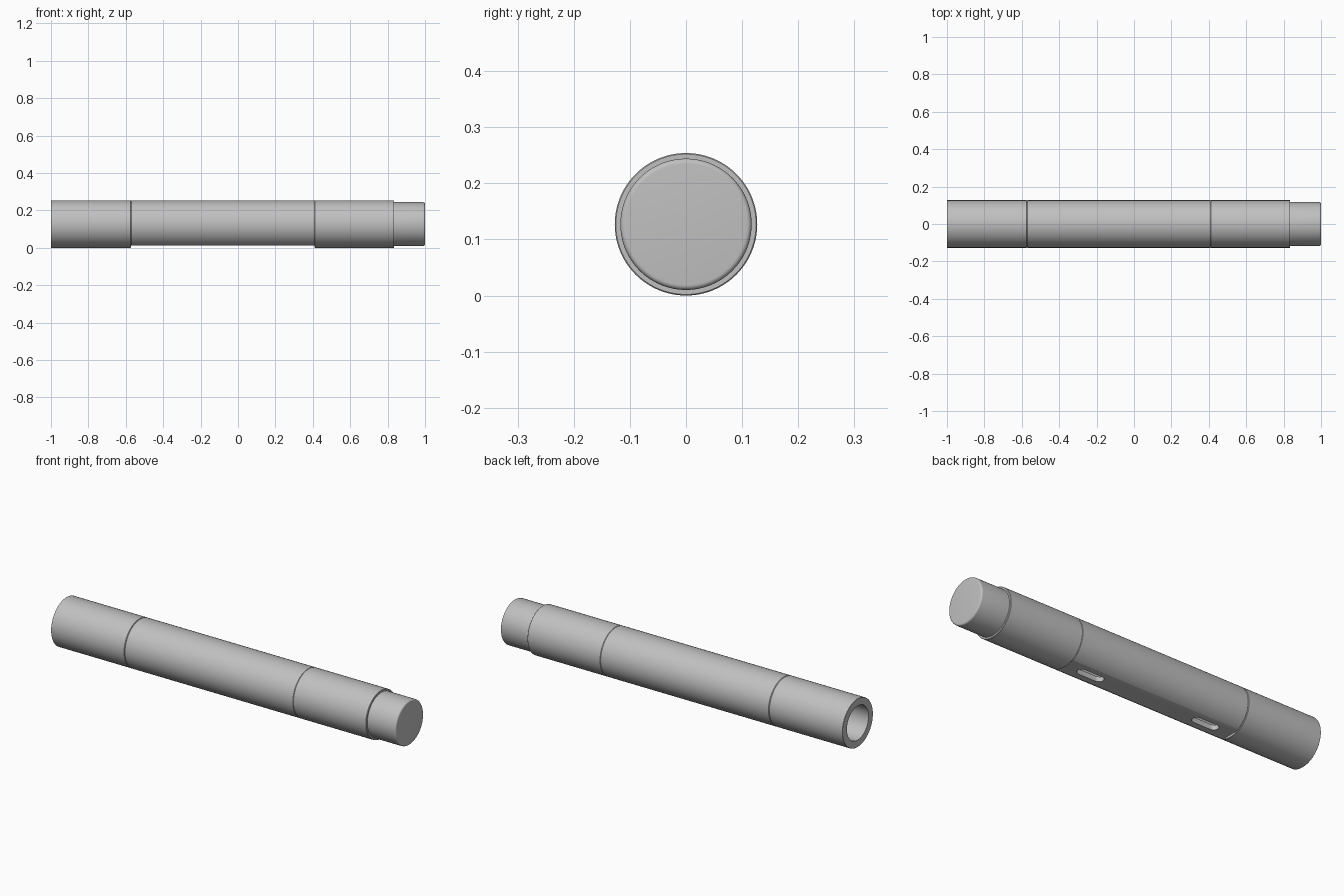
import bpy, math

cube = bpy.data.objects.get("Cube")
if cube:
    bpy.data.objects.remove(cube, do_unlink=True)

RADIUS, BORE, CAP_RADIUS = 0.127, 0.09, 0.117
REAR, JOINT_A, JOINT_B, SHOULDER, TIP = -1.0, -0.573, 0.41, 0.835, 1.0
FLAT_Z = 0.013
SEGMENTS = 96

grey = bpy.data.materials.new("plain grey")
grey.use_nodes = True
colour = (0.53, 0.53, 0.53, 1)
grey.diffuse_color = colour
grey.node_tree.nodes["Principled BSDF"].inputs["Base Color"].default_value = colour


def add_object(name, verts, faces):
    mesh = bpy.data.meshes.new(name)
    mesh.from_pydata(verts, [], faces)
    mesh.materials.append(grey)
    obj = bpy.data.objects.new(name, mesh)
    bpy.context.collection.objects.link(obj)
    return obj


def activate(obj):
    bpy.ops.object.select_all(action="DESELECT")
    obj.select_set(True)
    bpy.context.view_layer.objects.active = obj


def finish(obj):
    activate(obj)
    bpy.ops.object.mode_set(mode="EDIT")
    bpy.ops.mesh.select_all(action="SELECT")
    bpy.ops.mesh.normals_make_consistent(inside=False)
    bpy.ops.object.mode_set(mode="OBJECT")
    bpy.ops.object.shade_smooth_by_angle(angle=math.radians(30))


def lathe(name, profile, closed=True):
    """Spin (x, radius) points around the long axis; an open profile gets end discs."""
    n = len(profile)
    verts = []
    for s in range(SEGMENTS):
        a = math.tau * s / SEGMENTS
        verts += [(x, r * math.cos(a), RADIUS + r * math.sin(a)) for x, r in profile]
    faces = []
    for s in range(SEGMENTS):
        t = (s + 1) % SEGMENTS
        for i in range(n if closed else n - 1):
            j = (i + 1) % n
            faces.append((s * n + i, s * n + j, t * n + j, t * n + i))
    if not closed:
        for i in (0, n - 1):
            faces.append([s * n + i for s in range(SEGMENTS)])
    obj = add_object(name, verts, faces)
    finish(obj)
    return obj


def tube(name, x0, x1, c0, c1):
    """Hollow tube with a chamfer of c0 and c1 on its outer ends."""
    return lathe(name, [(x0, BORE), (x0, RADIUS - c0), (x0 + c0, RADIUS),
                        (x1 - c1, RADIUS), (x1, RADIUS - c1), (x1, BORE)])


def prism(name, outline, z0, z1):
    n = len(outline)
    verts = [(x, y, z) for z in (z0, z1) for x, y in outline]
    faces = [list(range(n)), list(range(n, 2 * n))]
    faces += [(i, (i + 1) % n, n + (i + 1) % n, n + i) for i in range(n)]
    obj = add_object(name, verts, faces)
    finish(obj)
    return obj


def cut(obj, cutter):
    activate(obj)
    mod = obj.modifiers.new("cut", "BOOLEAN")
    mod.operation, mod.solver, mod.object = "DIFFERENCE", "EXACT", cutter
    bpy.ops.object.modifier_apply(modifier=mod.name)
    bpy.data.objects.remove(cutter, do_unlink=True)


# Three tube sections meeting at fine grooves
EDGE = 0.004
tube("rear_sleeve", REAR, JOINT_A, 0.001, EDGE / 2)
middle = tube("middle_body", JOINT_A, JOINT_B, EDGE, EDGE / 2)
tube("front_sleeve", JOINT_B, SHOULDER, EDGE / 2, 0.002)

# Flat along the underside of the middle section
w = 2 * RADIUS
cut(middle, prism("flat_cutter", [(JOINT_A - w, -w), (JOINT_B + w, -w),
                                  (JOINT_B + w, w), (JOINT_A - w, w)], -w, FLAT_Z))

# Two round-ended slots through the flat
centre = (JOINT_A + JOINT_B) / 2
half, r = 0.05, 0.024
for side in (-1, 1):
    outline = []
    for end in (1, -1):
        for k in range(13):
            a = -math.pi / 2 + math.pi * k / 12
            outline.append((centre + side * 0.34 + end * (half + r * math.cos(a)),
                            end * r * math.sin(a)))
    cut(middle, prism("slot_cutter", outline, -0.05, 0.07))
activate(middle)
bpy.ops.object.shade_smooth_by_angle(angle=math.radians(30))

# Narrower solid nose with a rounded rim
ROUND = 0.009
rim = [(TIP - ROUND + ROUND * math.sin(a), CAP_RADIUS - ROUND + ROUND * math.cos(a))
       for a in (math.pi / 2 * k / 6 for k in range(7))]
lathe("nose_cap", [(SHOULDER - 0.03, BORE), (SHOULDER - 0.03, CAP_RADIUS)] + rim, closed=False)
